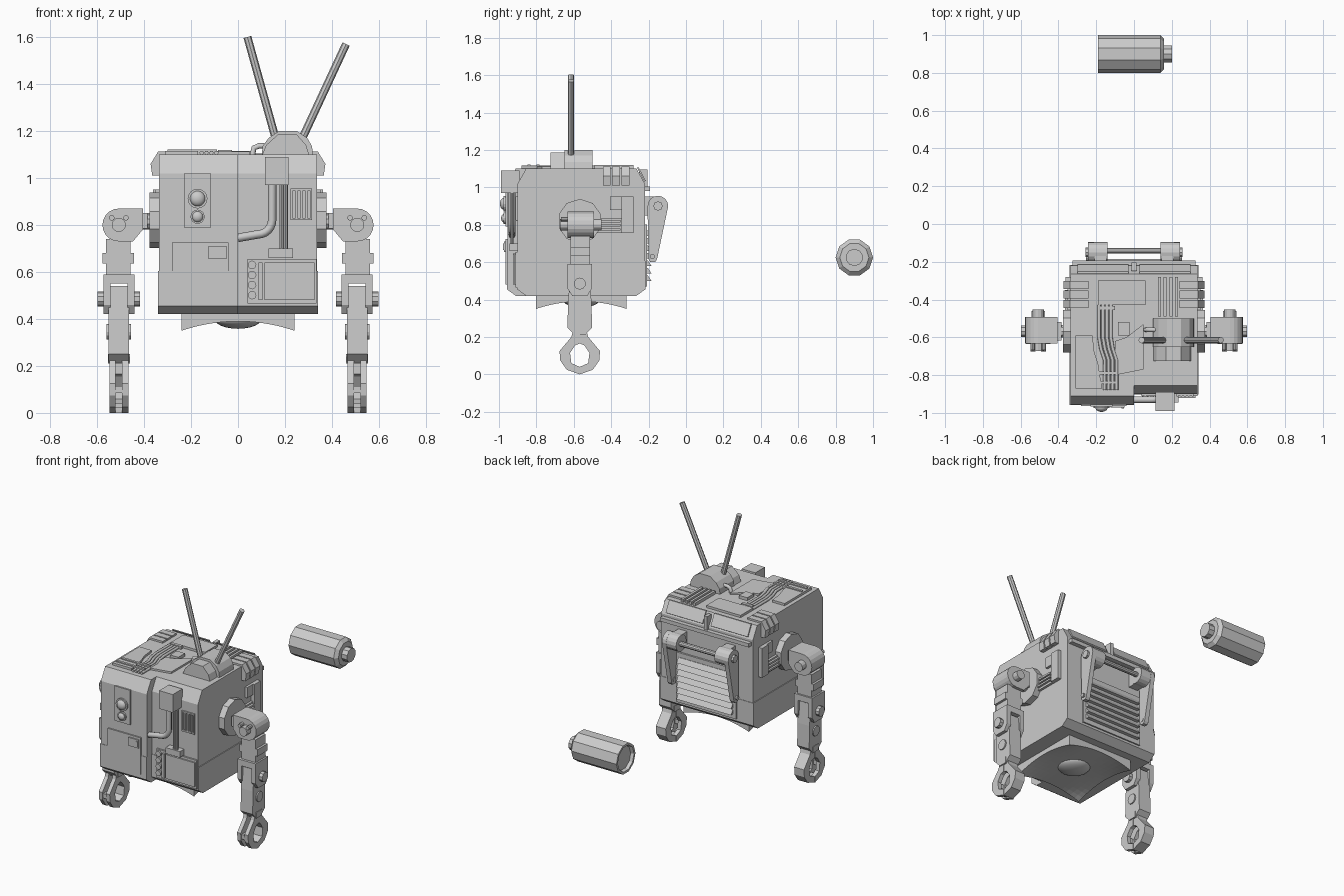
import bpy, bmesh, math
from mathutils import Vector, Matrix

if "Cube" in bpy.data.objects:
    bpy.data.objects.remove(bpy.data.objects["Cube"])


def finish(name, bm, smooth=False):
    bmesh.ops.recalc_face_normals(bm, faces=bm.faces)
    me = bpy.data.meshes.new(name)
    bm.to_mesh(me)
    bm.free()
    for p in me.polygons:
        p.use_smooth = smooth
    ob = bpy.data.objects.new(name, me)
    bpy.context.collection.objects.link(ob)
    return ob


def prism(name, pts, axis, a, b):
    """Extrude a 2D profile along an axis: x -> (y,z), y -> (x,z), z -> (x,y)."""
    place = {'x': lambda p, t: (t, p[0], p[1]), 'y': lambda p, t: (p[0], t, p[1]),
             'z': lambda p, t: (p[0], p[1], t)}[axis]
    bm = bmesh.new()
    f = bm.faces.new([bm.verts.new(place(p, a)) for p in pts])
    new = bmesh.ops.extrude_face_region(bm, geom=[f])['geom']
    move = Vector(place((0, 0), b - a))
    bmesh.ops.translate(bm, vec=move, verts=[v for v in new if isinstance(v, bmesh.types.BMVert)])
    return finish(name, bm)


def box(name, x0, x1, y0, y1, z0, z1):
    return prism(name, [(x0, y0), (x1, y0), (x1, y1), (x0, y1)], 'z', z0, z1)


def cyl(name, p, q, r, n=12, r2=None, spin=0):
    p, q = Vector(p), Vector(q)
    bm = bmesh.new()
    bmesh.ops.create_cone(bm, cap_ends=True, segments=n, radius1=r, radius2=r if r2 is None else r2,
                          depth=(q - p).length)
    m = Matrix.Translation((p + q) / 2) @ (q - p).to_track_quat('Z', 'Y').to_matrix().to_4x4()
    bm.transform(m @ Matrix.Rotation(spin, 4, 'Z'))
    return finish(name, bm)


def ball(name, c, r, scale=(1, 1, 1)):
    bm = bmesh.new()
    bmesh.ops.create_uvsphere(bm, u_segments=20, v_segments=12, radius=r)
    bm.transform(Matrix.Translation(c) @ Matrix.Diagonal((*scale, 1)))
    return finish(name, bm, True)


def tube(name, pts, r):
    cu = bpy.data.curves.new(name, 'CURVE')
    cu.dimensions, cu.bevel_depth, cu.bevel_resolution, cu.use_fill_caps = '3D', r, 2, True
    sp = cu.splines.new('POLY')
    sp.points.add(len(pts) - 1)
    for k, p in enumerate(pts):
        sp.points[k].co = (*p, 1)
    ob = bpy.data.objects.new(name, cu)
    bpy.context.collection.objects.link(ob)


# Body: two halves stepped at the front, each split by a seam
for side, x0, x1, f in (('left', -1, 0, -0.955), ('right', 0, 1, -0.90)):
    w = 0.336
    prism(side + '_upper_body', [(f, 0.6), (f, 1.02), (f + .045, 1.10), (-.265, 1.10), (-.22, 1.02), (-.22, 0.6)],
          'x', x0 * w, x1 * w)
    w = 0.341
    prism(side + '_lower_body', [(f - .003, 0.605), (f - .003, 0.455), (f + .045, 0.42), (-.265, 0.42),
                                 (-.217, 0.455), (-.217, 0.605)], 'x', x0 * w, x1 * w)

# Underside: dished skirt with arched edges and a dome
bm = bmesh.new()
bmesh.ops.create_grid(bm, x_segments=14, y_segments=14, size=1)
for v in bm.verts:
    u, w = v.co.x, v.co.y
    v.co = (u * .24, -.56 + w * .243, .35 + .04 * (1 - u * u * w * w))
ext = bmesh.ops.extrude_edge_only(bm, edges=[e for e in bm.edges if e.is_boundary])['geom']
for v in ext:
    if isinstance(v, bmesh.types.BMVert):
        v.co.z = .43
finish('belly_skirt', bm)
ball('belly_dome', (0, -.56, .40), .1, (1, 1, .42))

# Front left: lens plate and hatch
box('lens_plate', -.23, -.115, -.965, -.95, .79, 1.02)
for x, z, r in ((-.172, .912, .042), (-.172, .835, .03)):
    cyl('lens_ring', (x, -.96, z), (x, -.975, z), r, 16)
    ball('lens', (x, -.972, z), r * .78, (1, .7, 1))
prism('front_hatch', [(-.28, .725), (-.04, .725), (-.04, .48), (-.17, .48), (-.28, .585)], 'y', -.964, -.95)
box('hatch_latch', -.125, -.05, -.972, -.96, .655, .71)
box('latch_key', -.065, -.053, -.978, -.97, .665, .70)

# Front right: junction box, pipes, vent and control panel
box('junction_box', .115, .215, -.99, -.89, .97, 1.09)
box('lower_junction', .13, .235, -.945, -.89, .66, .70)
for x in (.185, .203):
    cyl('thin_pipe', (x, -.93, .98), (x, -.93, .69), .009, 8)
bend = [(.145 - .06 + .06 * math.cos(t), -.93, .82 - .06 * math.sin(t)) for t in [k * math.pi / 12 for k in range(7)]]
tube('thick_pipe', [(.145, -.93, .98)] + bend + [(-.0, -.93, .745)], .018)
for x in (.228, .249, .270, .291, .312):
    box('vent_bar', x - .004, x + .004, -.912, -.89, .825, .95)
for z in (.825, .95):
    box('vent_rail', .224, .316, -.91, -.89, z - .005, z + .005)
box('control_panel', .04, .335, -.911, -.89, .465, .655)
box('control_bar', .088, .105, -.925, -.9, .48, .64)
box('control_screen', .112, .325, -.92, -.9, .48, .64)
for k in range(4):
    cyl('button', (.06, -.905, .63 - .043 * k), (.06, -.923, .63 - .043 * k), .018, 12)

# Roof: plates, cables, ribs and antenna housing
box('roof_rear_plate', -.19, .06, -.43, -.30, 1.09, 1.115)
prism('roof_left_plate', [(-.31, -.59), (-.22, -.59), (-.21, -.68), (-.19, -.74), (-.17, -.87), (-.31, -.87)], 'z', 1.09, 1.115)
prism('roof_centre_plate', [(-.10, -.62), (-.04, -.60), (.05, -.53), (.05, -.77), (-.10, -.80)], 'z', 1.09, 1.112)
box('roof_small_box', -.085, -.025, -.59, -.52, 1.09, 1.12)
box('roof_clip', -.18, -.10, -.455, -.435, 1.09, 1.12)
for k in range(4):
    d = k * .021
    tube('roof_cable', [(-.185 + d, -.43, 1.107), (-.185 + d, -.60, 1.107), (-.175 + d, -.66, 1.107),
                        (-.155 + d, -.72, 1.107), (-.155 + d, -.88, 1.107)], .009)
for y in (-.79, -.84):
    box('cable_strap', -.30, -.09, y - .008, y + .008, 1.1, 1.122)
for x in (.135, .165, .195, .225):
    box('roof_rib', x - .008, x + .008, -.49, -.28, 1.09, 1.12)
prism('antenna_housing', [(.10, 1.09), (.105, 1.135), (.13, 1.17), (.175, 1.20), (.25, 1.20), (.295, 1.17),
                          (.315, 1.135), (.32, 1.09)], 'y', -.65, -.50)
prism('antenna_housing_front', [(.10, 1.09), (.12, 1.14), (.17, 1.185), (.25, 1.185), (.29, 1.14), (.305, 1.09)],
      'y', -.725, -.65)
cyl('left_antenna', (.165, -.615, 1.15), (.04, -.615, 1.60), .017, 8)
cyl('right_antenna', (.265, -.615, 1.15), (.46, -.615, 1.57), .017, 8)
tube('antenna_hose', [(.13, -.56, 1.135), (.09, -.56, 1.137), (.068, -.56, 1.128), (.06, -.56, 1.09)], .012)

# Rear: chamfer panels, ledge, louvres and the swing handle
for s in (1, -1):
    prism('rear_chamfer_panel', [(-.262, 1.105), (-.252, 1.105), (-.215, 1.035), (-.222, 1.03)], 'x', s * .03, s * .30)
box('rear_ledge', -.325, .325, -.23, -.192, .98, 1.005)
box('rear_rib', -.012, .012, -.25, -.205, 1.0, 1.095)
box('louvre_backing', -.22, .22, -.225, -.208, .47, .80)
for k in range(7):
    z = .50 + k * .04
    prism('louvre', [(-.215, z + .03), (-.205, z + .03), (-.185, z), (-.215, z)], 'x', -.20, .20)
cyl('handle_rod', (-.2, -.142, .90), (.2, -.142, .90), .016, 10)
for s in (1, -1):
    cyl('handle_drum', (s * .14, -.15, .90), (s * .215, -.15, .90), .054, 16)
    box('drum_mount', s * .145, s * .21, -.225, -.15, .85, .95)
    arc = [(-.15 + .055 * math.cos(t), .90 + .055 * math.sin(t)) for t in [k * math.pi / 8 for k in range(9)]]
    prism('handle_arm', arc + [(-.205, .85), (-.20, .615), (-.19, .60), (-.165, .60), (-.155, .615)], 'x', s * .213, s * .243)
    cyl('handle_bolt', (s * .24, -.15, .90), (s * .257, -.15, .90), .025, 8)
    cyl('handle_foot_bolt', (s * .21, -.18, .63), (s * .255, -.18, .63), .014, 8)

# Sides, mirrored: corner teeth, box panel, shoulder, arm and claw
AX, AY = .507, -.568
for s in (1, -1):
    X = lambda v: s * (AX + v)
    for k in range(3):
        y = -.445 + k * .05
        prism('corner_tooth', [(s * .24, 1.09), (s * .24, 1.112), (s * .34, 1.112), (s * .372, 1.06), (s * .365, 1.01),
                               (s * .33, 1.01)], 'y', y, y + .042)
    box('side_panel', s * .33, s * .352, -.48, -.28, .755, .835)
    box('side_panel_tower', s * .33, s * .362, -.345, -.28, .755, .95)
    box('side_panel_top', s * .33, s * .352, -.405, -.345, .88, .95)
    for z in (.775, .797, .819):
        box('side_panel_slat', s * .34, s * .366, -.47, -.35, z - .006, z + .006)
    cyl('shoulder_disc', (s * .32, AY, .82), (s * .377, AY, .82), .118, 10)
    cyl('shoulder_axle', (s * .37, AY, .815), (s * .42, AY, .815), .035, 10)
    box('axle_collar', s * .385, s * .41, AY - .05, AY + .05, .785, .85)
    arc = [(X(.07 * math.cos(t)), .80 + .07 * math.sin(t)) for t in [-math.pi / 2 + k * math.pi / 10 for k in range(11)]]
    prism('shoulder_block', arc + [(X(-.102), .87), (X(-.102), .78), (X(-.06), .73)], 'y', AY - .065, AY + .075)
    cyl('shoulder_bolt', (X(0), AY - .105, .80), (X(0), AY + .115, .80), .03, 12)
    for d in (-.03, .03):
        cyl('shoulder_stud', (X(d), AY - .1, .83), (X(d), AY, .83), .012, 8)
    box('upper_arm', X(-.05), X(.055), AY - .05, AY + .055, .57, .74)
    box('upper_arm_band', X(-.065), X(.07), AY - .05, AY + .055, .635, .68)
    # elbow fork, pin and forearm
    for a, b in ((-.066, -.036), (.036, .066)):
        prism('elbow_fork', [(AY - .066, .59), (AY + .066, .59), (AY + .066, .46), (AY + .04, .42), (AY - .04, .42),
                             (AY - .066, .46)], 'x', X(a), X(b))
    box('elbow_top', X(-.066), X(.066), AY - .066, AY + .066, .55, .59)
    cyl('elbow_pin', (X(-.09), AY, .485), (X(.09), AY, .485), .032, 10)
    prism('forearm', [(AY - .05, .54), (AY + .05, .54), (AY + .062, .40), (AY + .066, .25), (AY + .03, .215),
                      (AY - .03, .215), (AY - .066, .25), (AY - .062, .40)], 'x', X(-.044), X(.044))
    cyl('forearm_boss', (X(-.052), AY, .345), (X(.052), AY, .345), .033, 12)
    box('wrist', X(-.047), X(.047), AY - .03, AY + .03, .21, .25)
    # claw: split front jaw, solid rear jaw
    jaw = [(0, .24), (.035, .24), (.045, .20), (.108, .125), (.105, .075), (.07, .025), (0, 0), (0, .04), (.045, .06),
           (.052, .115), (.025, .155), (0, .165)]
    for a, b in ((-.04, -.014), (.014, .04)):
        prism('front_jaw', [(AY - y, z) for y, z in jaw], 'x', X(a), X(b))
    box('front_jaw_bridge', X(-.02), X(.02), AY - .10, AY - .06, .085, .115)
    box('front_jaw_tip', X(-.02), X(.02), AY - .04, AY, .02, .04)
    prism('rear_jaw', [(AY + y, z) for y, z in jaw], 'x', X(-.036), X(.036))

# Separate canister: decagonal shell with bevelled end, knob and recessed base
C = lambda x: (x, .9, .625)
turn = math.pi / 2
bm = bmesh.new()
rings = []
for x, r in ((-.17, .078), (-.19, .085), (-.19, .1), (.14, .1), (.16, .078)):
    rings.append([bm.verts.new((x, .9 + r * math.cos(k * math.pi / 5), .625 + r * math.sin(k * math.pi / 5)))
                  for k in range(10)])
for a, b in zip(rings, rings[1:]):
    for k in range(10):
        bm.faces.new((a[k], a[(k + 1) % 10], b[(k + 1) % 10], b[k]))
bm.faces.new(rings[0])
bm.faces.new(rings[-1])
finish('canister', bm)
cyl('canister_knob', C(.155), C(.2), .046, 10)
